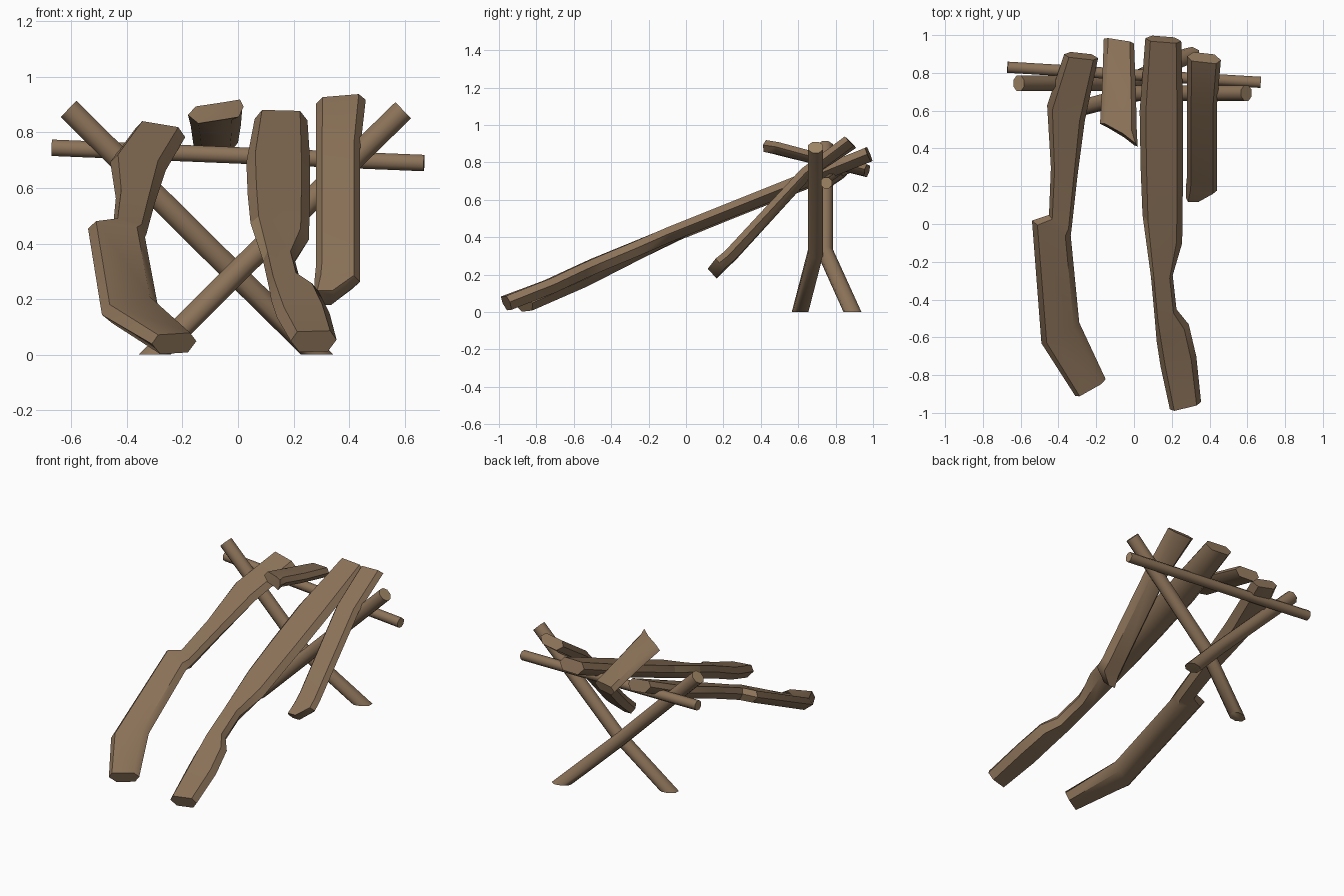
import bpy, bmesh, math
from mathutils import Vector

if "Cube" in bpy.data.objects:
    bpy.data.objects.remove(bpy.data.objects["Cube"])


def material(name, rgb):
    m = bpy.data.materials.new(name)
    m.diffuse_color = (*rgb, 1)
    m.use_nodes = True
    m.node_tree.nodes["Principled BSDF"].inputs["Base Color"].default_value = m.diffuse_color
    return m


BARK = material("brown bark", (0.262, 0.171, 0.100))
CUT = material("light cut wood", (0.36, 0.245, 0.135))


def loft(name, rings, cut_ends=False, cut_face=None):
    """Skin closed rings of equal length and cap both ends."""
    bm = bmesh.new()
    vs = [[bm.verts.new(p) for p in r] for r in rings]
    n = len(vs[0])
    for i in range(len(vs) - 1):
        for j in range(n):
            k = (j + 1) % n
            f = bm.faces.new((vs[i][j], vs[i][k], vs[i + 1][k], vs[i + 1][j]))
            if cut_face == (i, j):
                f.material_index = 1
    for r in (vs[0], vs[-1]):
        f = bm.faces.new(r)
        f.material_index = 1 if cut_ends else 0
    bmesh.ops.recalc_face_normals(bm, faces=bm.faces)
    me = bpy.data.meshes.new(name)
    bm.to_mesh(me)
    bm.free()
    me.materials.append(BARK)
    me.materials.append(CUT)
    ob = bpy.data.objects.new(name, me)
    bpy.context.collection.objects.link(ob)
    bpy.context.view_layer.objects.active = ob
    ob.select_set(True)
    bpy.ops.object.shade_smooth_by_angle(angle=math.radians(48))
    ob.select_set(False)


def pole(name, path, radius, grounded=False, sides=8):
    path = [Vector(p) for p in path]
    rings = []
    for i, p in enumerate(path):
        d = (path[min(i + 1, len(path) - 1)] - path[max(i - 1, 0)]).normalized()
        u = d.cross(Vector((0, 1, 0))).normalized()
        v = d.cross(u)
        ring = []
        for k in range(sides):
            a = 2 * math.pi * (k + 0.5) / sides
            q = p + radius * (u * math.cos(a) + v * math.sin(a))
            if grounded and i == len(path) - 1:
                q -= d * (q.z / d.z)      # cut flat on the ground
            ring.append(q)
        rings.append(ring)
    loft(name, rings, cut_ends=True)


# split-log profile: across (-1..1), thickness (-1..1)
PROFILE = [(-1, 0.1), (-0.72, 1), (0.72, 1), (1, 0.1), (0.62, -1), (-0.62, -1)]


def split_log(name, stations, half, slope, cut_face=None):
    """Stations give the left edge and right edge of the log."""
    nrm = Vector((0, -slope, 1)).normalized()
    rings = []
    for s in stations:
        a, b = Vector(s[:3]), Vector(s[3:])
        ring = []
        for u, v in PROFILE:
            p = a.lerp(b, (u + 1) / 2) + nrm * (v * half)
            p.z = max(p.z, 0.0)
            ring.append(p)
        rings.append(ring)
    loft(name, rings, cut_face=cut_face)


# support frame
pole("cross_bar", [(-0.67, 0.83, 0.745), (0.67, 0.75, 0.69)], 0.032)
pole("crossed_leg_left", [(-0.61, 0.745, 0.885), (-0.04, 0.745, 0.32), (0.285, 0.89, 0)], 0.044, True)
pole("crossed_leg_right", [(0.595, 0.693, 0.88), (0.02, 0.693, 0.32), (-0.30, 0.61, 0)], 0.044, True)

# leaning split logs
split_log("left_long_log", [
    (-.37, .90, .81, -.19, .88, .78),
    (-.46, .63, .69, -.26, .55, .66),
    (-.44, .30, .56, -.30, .25, .54),
    (-.45, .05, .46, -.33, -.02, .43),
    (-.54, .02, .45, -.335, -.06, .42),
    (-.49, -.63, .14, -.29, -.52, .18),
    (-.31, -.91, .035, -.15, -.82, .045)], 0.038, 0.42)

split_log("centre_long_log", [
    (.06, .985, .845, .25, .97, .84),
    (.03, .60, .69, .26, .60, .69),
    (.035, .30, .57, .26, .30, .57),
    (.045, .05, .47, .255, -.10, .41),
    (.09, -.28, .335, .205, -.27, .335),
    (.11, -.50, .245, .225, -.45, .26),
    (.12, -.62, .19, .29, -.53, .225),
    (.14, -.75, .13, .33, -.70, .145),
    (.19, -.98, .045, .355, -.94, .05)], 0.04, 0.41, cut_face=(3, 0))

split_log("right_short_log", [
    (.28, .89, .90, .46, .87, .915),
    (.28, .64, .74, .44, .64, .74),
    (.28, .25, .31, .44, .23, .30),
    (.275, .20, .26, .44, .18, .26),
    (.275, .14, .205, .35, .14, .205)], 0.035, 0.95)

# small log lying on the cross bar
split_log("small_top_log", [
    (-.16, .98, .75, 0, .955, .76),
    (-.17, .70, .82, .01, .70, .82),
    (-.18, .53, .86, .015, .48, .88),
    (-.07, .48, .875, .02, .41, .89)], 0.032, -0.25)
